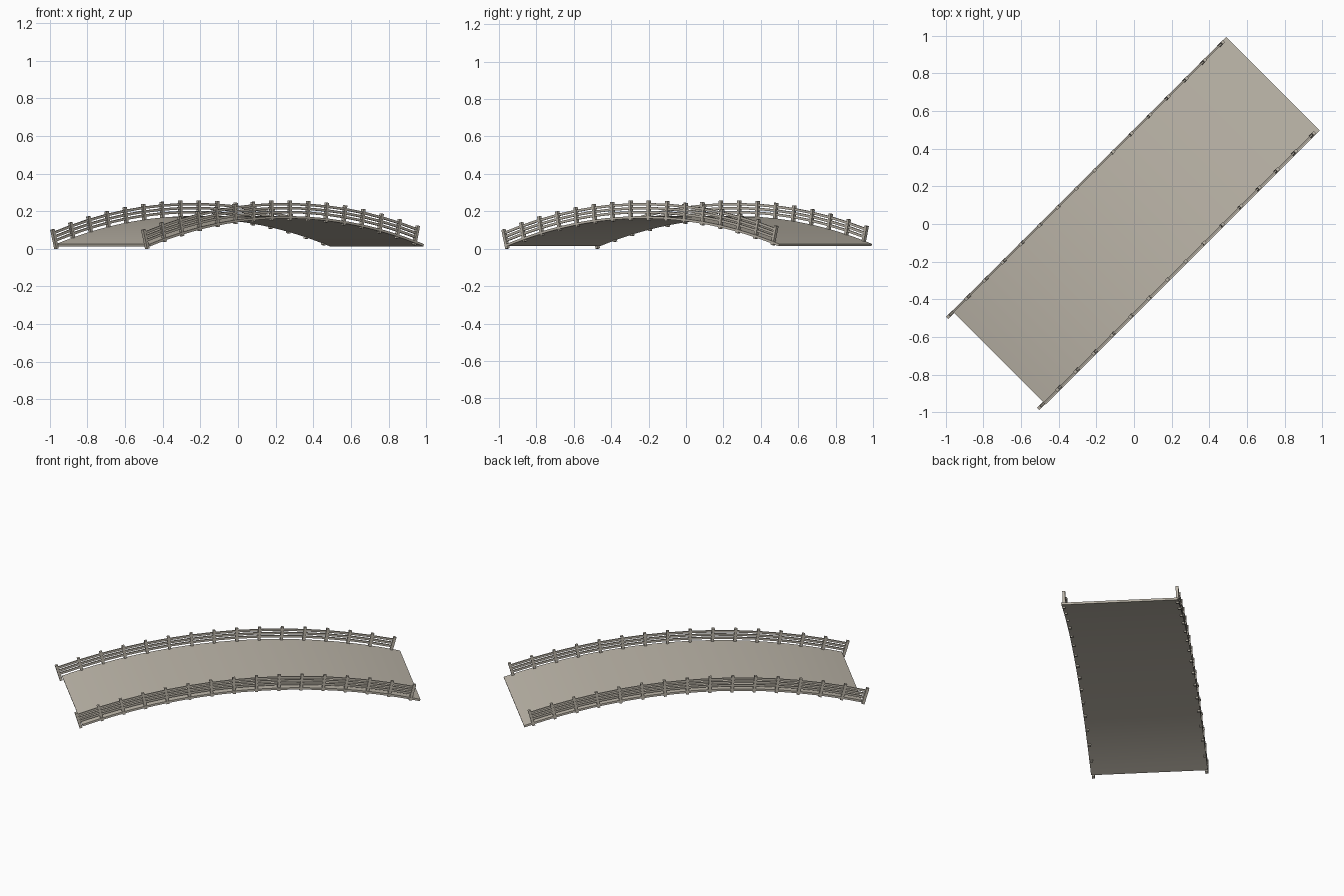
import bpy, bmesh, math
from mathutils import Matrix, Vector

if "Cube" in bpy.data.objects:
    bpy.data.objects.remove(bpy.data.objects["Cube"])

# Arch profile: local x runs along the bridge, turned 45 degrees at the end
R, APEX, C = 3.65, 0.174, 0.02
TURN = Matrix.Rotation(math.radians(45), 4, 'Z')

stone = bpy.data.materials.new("warm_grey_stone")
stone.diffuse_color = (0.51, 0.47, 0.40, 1)
stone.use_nodes = True
stone.node_tree.nodes["Principled BSDF"].inputs["Base Color"].default_value = stone.diffuse_color


def arch(angle, h, y):
    """Point at height h above the deck surface, measured along the arch radius."""
    r = R + h
    return Vector((C + r * math.sin(angle), y, APEX - R + r * math.cos(angle)))


def finish(bm, name):
    bmesh.ops.recalc_face_normals(bm, faces=bm.faces)
    bm.transform(TURN)
    me = bpy.data.meshes.new(name)
    bm.to_mesh(me)
    bm.free()
    ob = bpy.data.objects.new(name, me)
    bpy.context.collection.objects.link(ob)
    me.materials.append(stone)
    return ob


def box(bm, centre, size, tilt):
    m = (Matrix.Translation(centre) @ Matrix.Rotation(tilt, 4, 'Y')
         @ Matrix.Diagonal((*size, 1)))
    bmesh.ops.create_cube(bm, size=1, matrix=m)


# Curved deck slab
bm = bmesh.new()
SEG, half = 32, math.asin(1.03 / R)
rings = []
for i in range(SEG + 1):
    a = -half + 2 * half * i / SEG
    rings.append([bm.verts.new(arch(a, h, y)) for h, y in
                  ((0, -0.3465), (0, 0.356), (-0.013, 0.356), (-0.013, -0.3465))])
for p, q in zip(rings, rings[1:]):
    for k in range(4):
        bm.faces.new((p[k], p[(k + 1) % 4], q[(k + 1) % 4], q[k]))
bm.faces.new(rings[0])
bm.faces.new(rings[-1])
deck = finish(bm, "deck")
bpy.context.view_layer.objects.active = deck
deck.select_set(True)
bpy.ops.object.shade_smooth_by_angle(angle=math.radians(30))

# Railings: 16 posts standing square to the arch, three straight rails per bay
a0, a1, N = -math.asin(1.042 / R), math.asin(0.975 / R), 16
angles = [a0 + (a1 - a0) * i / (N - 1) for i in range(N)]
LOW, HIGH = -0.022, 0.084
for side, y in (("near", -0.334), ("far", 0.349)):
    bm = bmesh.new()
    for a in angles:
        box(bm, arch(a, (LOW + HIGH) / 2, y), (0.017, 0.017, HIGH - LOW), a)
    finish(bm, side + "_posts")

    bm = bmesh.new()
    for a, b in zip(angles, angles[1:]):
        for h in (0.022, 0.043, 0.064):
            p, q = arch(a, h, y), arch(b, h, y)
            box(bm, (p + q) / 2, ((q - p).length, 0.008, 0.013), (a + b) / 2)
    finish(bm, side + "_rails")
